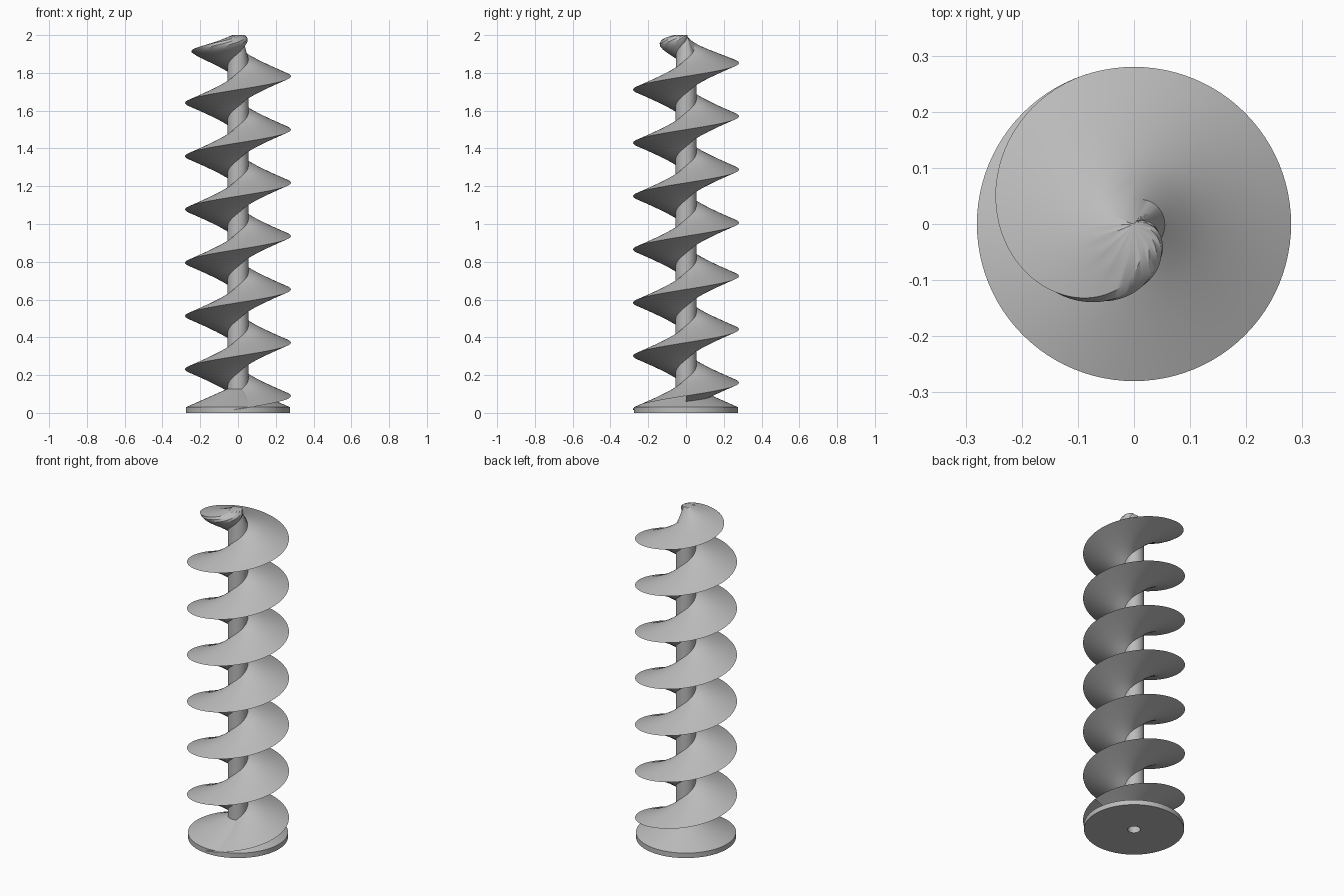
import bpy, bmesh, math

cube = bpy.data.objects.get("Cube")
if cube:
    bpy.data.objects.remove(cube)

PITCH, TIP_R, SHAFT_R, FLANK = 0.282, 0.28, 0.055, 0.09
TOP, FLOOR = 2.0, 0.015
STEPS = 96          # segments per turn
CUTS = 6            # rows per sloped flank

steel = bpy.data.materials.new("steel grey")
steel.use_nodes = True
grey = (0.5, 0.5, 0.5, 1)
steel.diffuse_color = grey
steel.node_tree.nodes["Principled BSDF"].inputs["Base Color"].default_value = grey


def finish(name, bm):
    bmesh.ops.remove_doubles(bm, verts=bm.verts, dist=0.0002)
    mesh = bpy.data.meshes.new(name)
    bm.to_mesh(mesh)
    bm.free()
    mesh.materials.append(steel)
    obj = bpy.data.objects.new(name, mesh)
    bpy.context.collection.objects.link(obj)
    bpy.ops.object.select_all(action='DESELECT')
    obj.select_set(True)
    bpy.context.view_layer.objects.active = obj
    bpy.ops.object.shade_smooth_by_angle(angle=math.radians(30))
    return obj


def skin(bm, rows):
    """Join neighbouring columns of points with quads."""
    grid = [[bm.verts.new(p) for p in row] for row in rows]
    for a, b in zip(grid, grid[1:]):
        for j in range(len(a) - 1):
            bm.faces.new((a[j], b[j], b[j + 1], a[j + 1]))


def around(radius, angle, z):
    return (radius * math.cos(angle), radius * math.sin(angle), z)


def taper(z):
    """Shrink the last turn towards the axis."""
    over = max(0, z - 1.865) / 0.155
    return max(0, 1 - over * over)


# one pitch of the section: flank up to the shaft, shaft wall, flank out to the next tip
section = []
for k in range(CUTS + 1):
    t = k / CUTS
    section.append((TIP_R + (SHAFT_R - TIP_R) * t, FLANK * t))
section += [(r, PITCH - dz) for r, dz in reversed(section)]

# screw: shaft and blade swept together
bm = bmesh.new()
rows = []
for i in range(-STEPS, 7 * STEPS + 10):
    angle = 2 * math.pi * i / STEPS
    base = 0.09 + PITCH * i / STEPS
    row = []
    for r, dz in section:
        z = base + dz
        if z < FLOOR:
            r = min(r, 0.26)
        row.append(around(r * taper(z), angle, min(max(z, FLOOR), TOP)))
    rows.append(row)
skin(bm, rows)
finish("screw_blade_and_shaft", bm)

# base: disc with a shallow centre hole and a cone rising to the shaft
profile = [(0, 0.08), (0.035, 0.08), (0.035, 0), (0.275, 0), (0.275, 0.03), (0.05, 0.13)]
bm = bmesh.new()
skin(bm, [[around(r, 2 * math.pi * i / STEPS, z) for r, z in profile]
          for i in range(STEPS + 1)])
finish("base_disc", bm)
